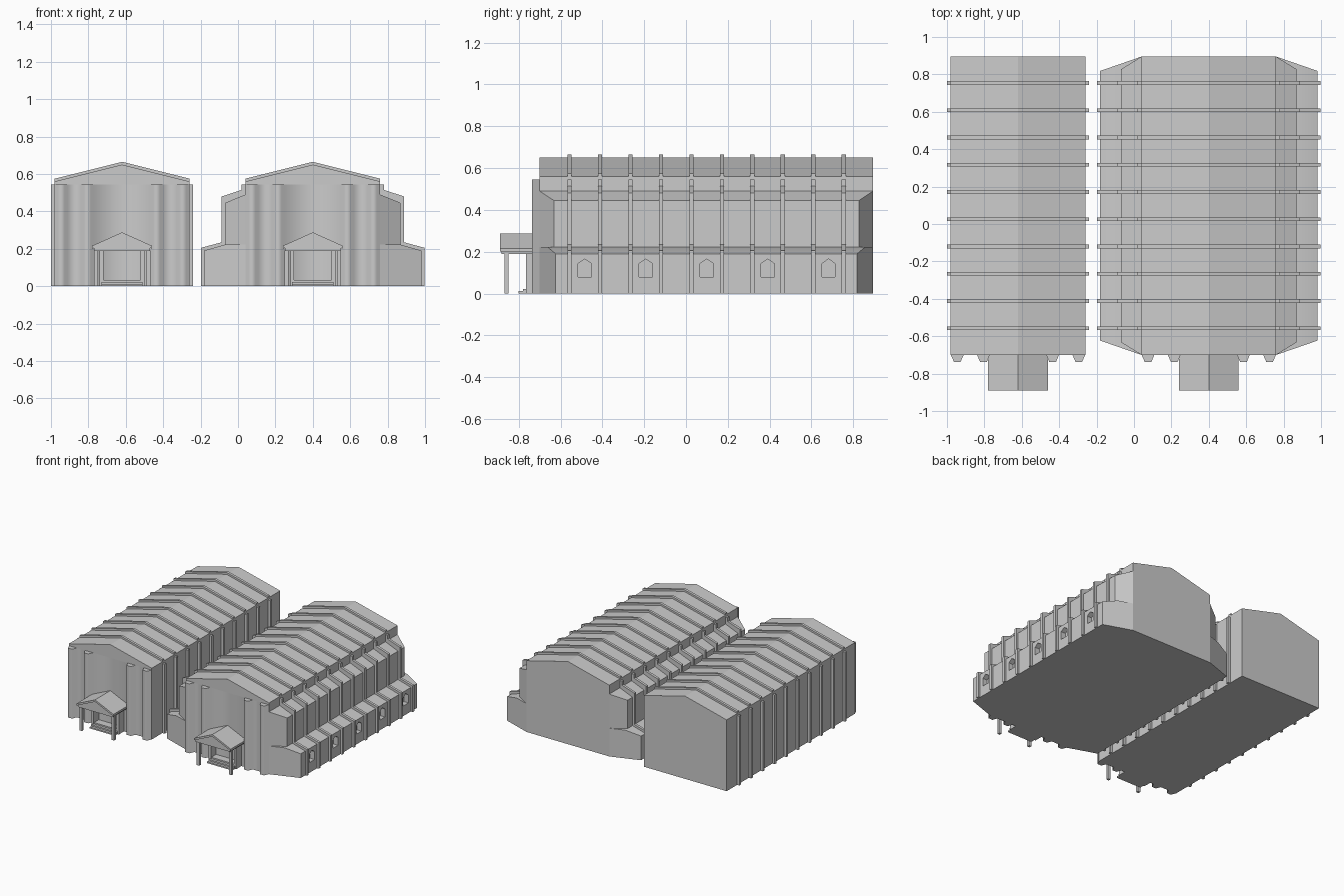
import bpy, bmesh, math
from mathutils import Vector

cube = bpy.data.objects.get("Cube")
if cube:
    bpy.data.objects.remove(cube, do_unlink=True)

grey = bpy.data.materials.new("plain_grey")
grey.use_nodes = True
grey.diffuse_color = (0.6, 0.6, 0.6, 1)
grey.node_tree.nodes["Principled BSDF"].inputs["Base Color"].default_value = (0.6, 0.6, 0.6, 1)

FRONT, BACK = -0.70, 0.895
HALF = 0.36
EAVE = 0.545
RIBS = [-0.557 + 0.1457 * i for i in range(10)]


def loft(name, rings, angle=0):
    """Solid between two matching outlines, optionally smooth below an angle."""
    bm = bmesh.new()
    a, b = [[bm.verts.new(p) for p in ring] for ring in rings]
    bm.faces.new(a)
    bm.faces.new(b)
    for i in range(len(a)):
        j = (i + 1) % len(a)
        bm.faces.new((a[i], a[j], b[j], b[i]))
    bmesh.ops.recalc_face_normals(bm, faces=bm.faces)
    mesh = bpy.data.meshes.new(name)
    bm.to_mesh(mesh)
    bm.free()
    mesh.materials.append(grey)
    obj = bpy.data.objects.new(name, mesh)
    bpy.context.collection.objects.link(obj)
    if angle:
        smooth(obj, angle)
    return obj


def smooth(obj, angle):
    bpy.ops.object.select_all(action='DESELECT')
    obj.select_set(True)
    bpy.context.view_layer.objects.active = obj
    bpy.ops.object.shade_smooth_by_angle(angle=math.radians(angle))


def along_y(name, cx, profile, y0, y1, angle=0, inset=None):
    """Extrude an x-z profile along y; inset shortens the ends by |x|."""
    cut = inset or (lambda x: 0)
    return loft(name, [[(cx + x, y0 + cut(x), z) for x, z in profile],
                       [(cx + x, y1 - cut(x), z) for x, z in profile]], angle)


def mirrored(half):
    return half + [(-x, z) for x, z in reversed(half) if x]


def box(name, x, y, z):
    return loft(name, [[(x[0], y[0], h), (x[1], y[0], h), (x[1], y[1], h), (x[0], y[1], h)]
                       for h in z])


def hall(label, cx, rib_half):
    # Walls with tapered front buttresses
    plan = [(-HALF, BACK), (-HALF, FRONT)]
    for c in (-0.325, -0.185, 0.185, 0.325):
        plan += [(c - 0.034, FRONT), (c - 0.018, -0.737), (c + 0.018, -0.737), (c + 0.034, FRONT)]
    plan += [(HALF, FRONT), (HALF, BACK)]
    loft(label + "_walls", [[(cx + x, y, z) for x, y in plan] for z in (0, EAVE)], 70)
    # Gabled roof
    along_y(label + "_roof", cx, mirrored([(HALF, EAVE), (HALF, 0.56), (0, 0.65)]), FRONT, BACK)
    # Raised ribs around the cross-section
    for i, y in enumerate(RIBS):
        along_y(f"{label}_rib_{i}", cx, mirrored(rib_half), y - 0.01, y + 0.01)
    porch(label, cx)


def porch(label, cx):
    # Roof slab, gable filling and tie beam
    slab = mirrored([(0.16, 0.2), (0.16, 0.216), (0, 0.288)])
    slab = [(0.16, 0.2), (0.16, 0.216), (0, 0.288), (-0.16, 0.216), (-0.16, 0.2), (0, 0.272)]
    along_y(label + "_porch_roof", cx, slab, -0.89, FRONT)
    along_y(label + "_porch_gable", cx,
            mirrored([(0.15, 0.188), (0.15, 0.206), (0, 0.274)]), -0.882, FRONT)
    # Posts, door frame and steps
    for side, s in (("right", -1), ("left", 1)):
        px, fx = cx + s * 0.14, cx + s * 0.11
        box(f"{label}_post_{side}", (px - 0.011, px + 0.011), (-0.868, -0.848), (0, 0.19))
        box(f"{label}_door_jamb_{side}", (fx - 0.01, fx + 0.01), (-0.765, FRONT), (0, 0.19))
    for i in range(3):
        box(f"{label}_step_{i}", (cx - 0.11, cx + 0.11), (-0.80 + 0.02 * i, FRONT),
            (0, 0.011 * (i + 1)))


def cut_windows(wing, x, s):
    """Recess small pointed windows into every other bay."""
    for y in RIBS[::2]:
        yc = y + 0.073
        shape = [(-0.032, 0.08), (0.032, 0.08), (0.032, 0.143), (0, 0.165), (-0.032, 0.143)]
        cutter = loft("window_cutter", [[(x + d * s, yc + dy, z) for dy, z in shape]
                                        for d in (-0.04, 0.05)])
        cutter.hide_render = True
        mod = wing.modifiers.new("window", 'BOOLEAN')
        mod.operation, mod.object, mod.solver = 'DIFFERENCE', cutter, 'EXACT'
        bpy.context.view_layer.objects.active = wing
        bpy.ops.object.modifier_apply(modifier=mod.name)
        bpy.data.objects.remove(cutter, do_unlink=True)


# Narrow hall
roof_rib = [(0.38, EAVE), (HALF, EAVE), (HALF, 0.575), (0, 0.665)]
hall("narrow_hall", -0.62, [(0.38, 0)] + roof_rib)

# Wide hall with stepped side aisles
CX = 0.4
hall("wide_hall", CX, [(0.598, 0), (0.598, 0.205), (0.487, 0.235), (0.487, 0.48),
                       (0.38, 0.515)] + roof_rib)
for side, s in (("right", -1), ("left", 1)):
    upper = [(HALF, 0), (0.47, 0), (0.47, 0.445), (HALF, 0.49)]
    lower = [(HALF, 0), (0.582, 0), (0.582, 0.19), (0.47, 0.222), (HALF, 0.222)]
    for name, prof, depth in (("upper", upper, 0.068), ("lower", lower, 0.077)):
        reach = max(x for x, z in prof) - HALF
        wing = along_y(f"{name}_aisle_{side}", CX, [(s * x, z) for x, z in prof], FRONT, BACK,
                       inset=lambda x: depth * (abs(x) - HALF) / reach)
        if name == "lower":
            cut_windows(wing, CX + s * 0.582, s)
        smooth(wing, 40)
